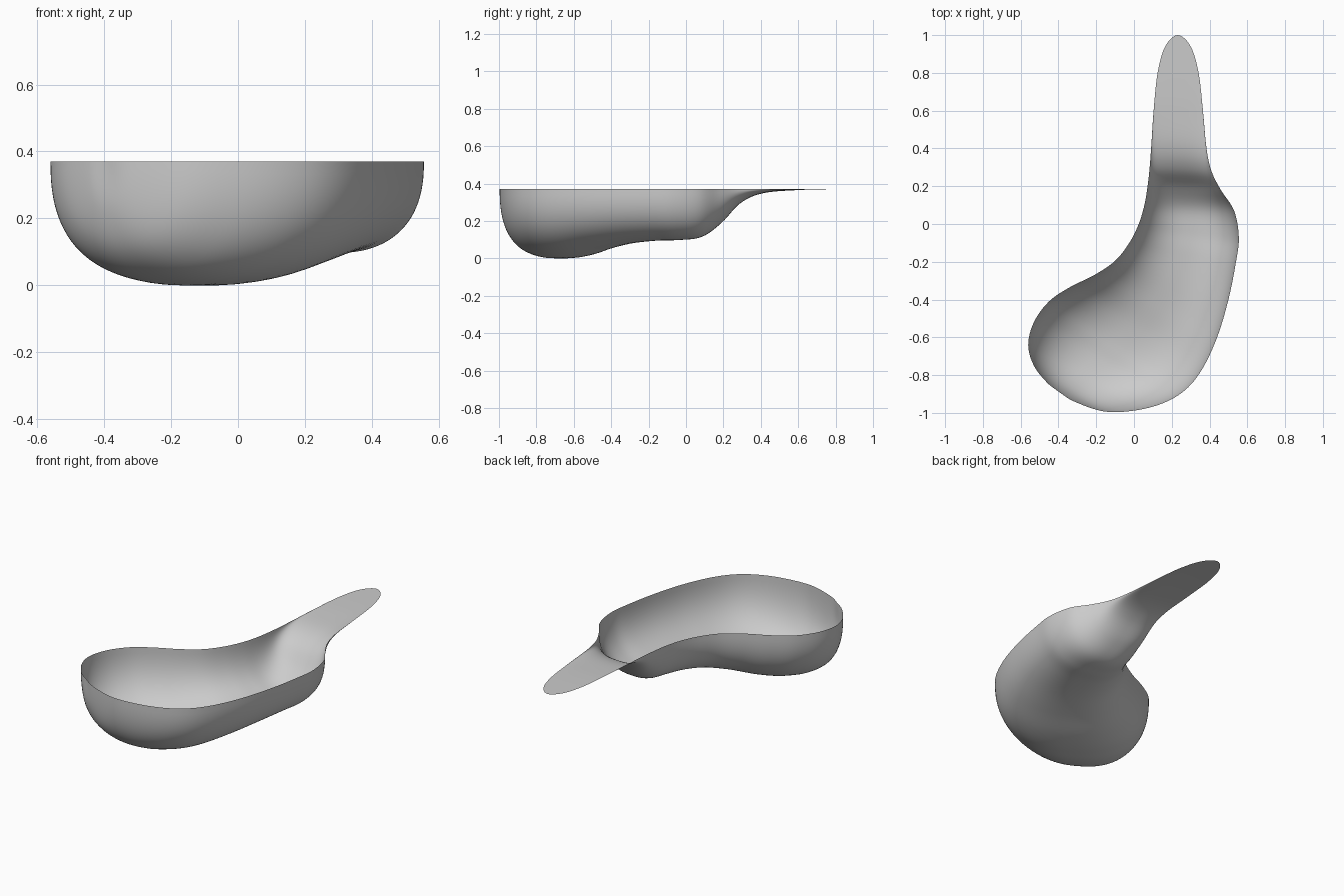
import bpy, bmesh, math
from mathutils import Vector

if "Cube" in bpy.data.objects:
    bpy.data.objects.remove(bpy.data.objects["Cube"])

RIM = 0.37       # height of the flat rim
SUB = 6          # rings between two stations
ACROSS = 48      # faces across the bowl
POWER = 2.4      # squareness of the cross-section

# Stations along the bowl: left rim x, y, right rim x, y, floor height
stations = [
    (-.40, -.885, -.40, -.885, .37),
    (-.46, -.84, -.32, -.938, .23),
    (-.53, -.75, -.16, -.992, .115),
    (-.56, -.64, .00, -.988, .04),
    (-.53, -.52, .15, -.95, .005),
    (-.45, -.41, .27, -.88, .0),
    (-.34, -.335, .36, -.77, .015),
    (-.21, -.27, .44, -.60, .05),
    (-.10, -.195, .50, -.40, .08),
    (-.025, -.10, .54, -.20, .095),
    (.025, .00, .555, -.07, .098),
    (.055, .10, .53, .07, .115),
    (.072, .20, .46, .18, .19),
    (.083, .30, .41, .28, .295),
    (.092, .42, .384, .40, .348),
    (.104, .60, .365, .60, .365),
    (.125, .80, .342, .80, .37),
    (.165, .94, .30, .94, .37),
    (.232, 1.0, .232, 1.0, .37),
]


def swap(s, z):
    """Station beyond a tip: left and right trade places so the rim stays round."""
    return (s[2], s[3], s[0], s[1], z)


def catmull(a, b, c, d, t):
    return [0.5 * (2 * q + (r - p) * t + (2 * p - 5 * q + 4 * r - s) * t * t
                   + (3 * q - p - 3 * r + s) * t ** 3) for p, q, r, s in zip(a, b, c, d)]


# Smooth the stations
pts = [swap(stations[1], 2 * RIM - stations[1][4])] + stations + [swap(stations[-2], RIM)]
rings = [catmull(*pts[i:i + 4], k / SUB) for i in range(len(pts) - 3) for k in range(SUB)]
rings.append(stations[-1])

# Loft U-shaped sections from rim to rim
bm = bmesh.new()
grid = []
for lx, ly, rx, ry, floor in rings:
    left, right = Vector((lx, ly, RIM)), Vector((rx, ry, RIM))
    depth = RIM - min(RIM, max(0, floor))
    row = []
    for j in range(ACROSS + 1):
        a = math.pi * j / ACROSS
        c, s = math.cos(a), max(0, math.sin(a))
        u = 0.5 - 0.5 * math.copysign(abs(c) ** (2 / POWER), c)
        p = left.lerp(right, u)
        p.z -= depth * s ** (2 / POWER)
        row.append(bm.verts.new(p))
    grid.append(row)
for r0, r1 in zip(grid, grid[1:]):
    for j in range(ACROSS):
        bm.faces.new((r0[j], r0[j + 1], r1[j + 1], r1[j]))
bmesh.ops.remove_doubles(bm, verts=bm.verts, dist=1e-4)
bmesh.ops.recalc_face_normals(bm, faces=bm.faces)
# Inside of the bowl faces up
if sum(f.normal.z * f.calc_area() for f in bm.faces) < 0:
    bmesh.ops.reverse_faces(bm, faces=bm.faces)
for f in bm.faces:
    f.smooth = True

mesh = bpy.data.meshes.new("scoop_bowl")
bm.to_mesh(mesh)
bm.free()
bowl = bpy.data.objects.new("scoop_bowl", mesh)
bpy.context.collection.objects.link(bowl)

grey = bpy.data.materials.new("light grey")
grey.diffuse_color = (0.6, 0.6, 0.6, 1)
grey.use_nodes = True
grey.node_tree.nodes["Principled BSDF"].inputs["Base Color"].default_value = grey.diffuse_color
mesh.materials.append(grey)
